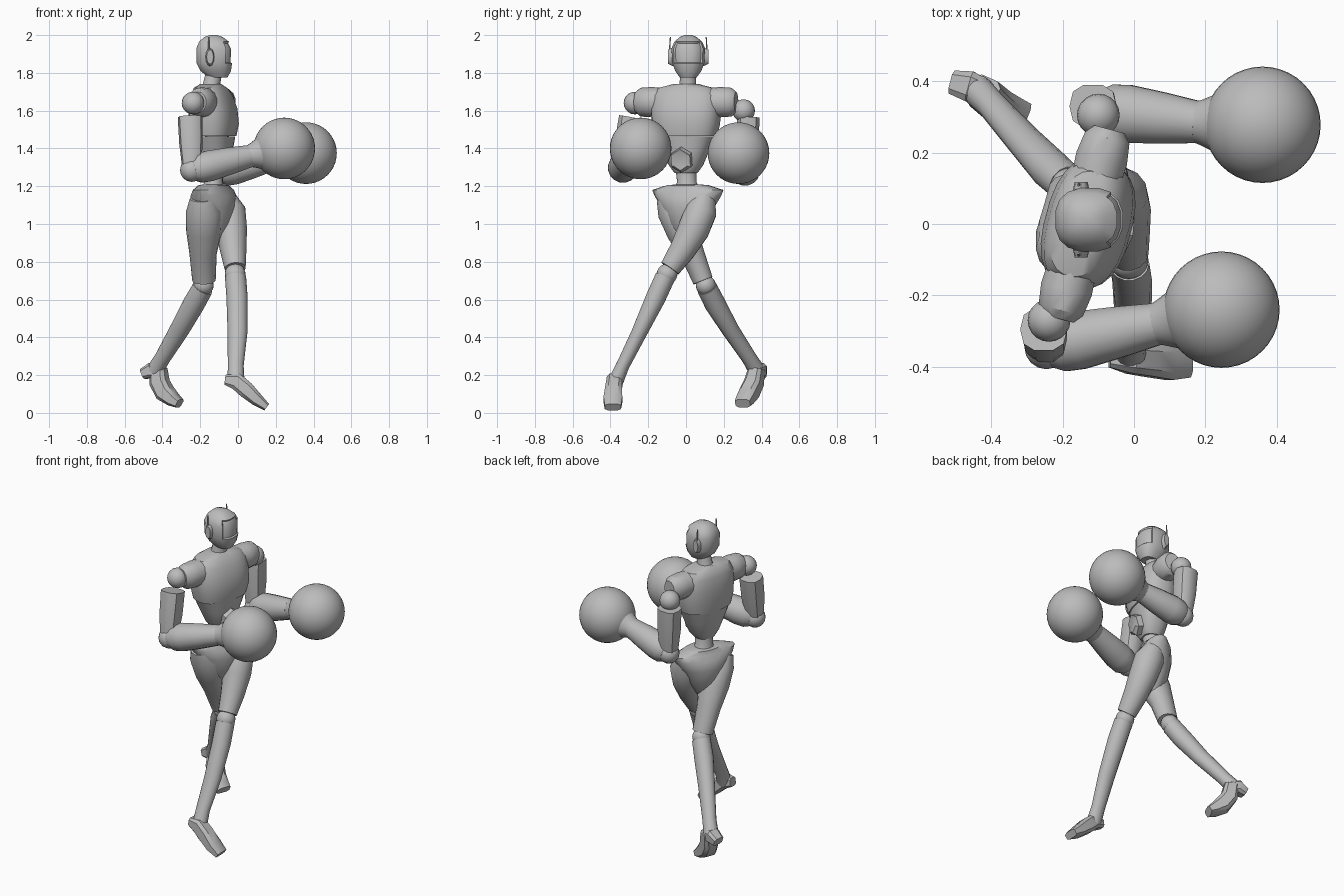
import bpy, bmesh, math
from mathutils import Vector, Matrix

if "Cube" in bpy.data.objects:
    bpy.data.objects.remove(bpy.data.objects["Cube"])

grey = bpy.data.materials.new("plain_grey")
grey.use_nodes = True
GREY = (0.5, 0.5, 0.5, 1)
grey.diffuse_color = GREY
for node in grey.node_tree.nodes:
    if node.type == "BSDF_PRINCIPLED":
        node.inputs["Base Color"].default_value = GREY


def finish(name, bm, angle=35):
    bmesh.ops.recalc_face_normals(bm, faces=bm.faces)
    mesh = bpy.data.meshes.new(name)
    bm.to_mesh(mesh)
    bm.free()
    mesh.materials.append(grey)
    ob = bpy.data.objects.new(name, mesh)
    bpy.context.collection.objects.link(ob)
    bpy.ops.object.select_all(action="DESELECT")
    ob.select_set(True)
    bpy.context.view_layer.objects.active = ob
    bpy.ops.object.shade_smooth_by_angle(angle=math.radians(angle))
    return ob


def loft(bm, rings, side, n=14, power=2.0, flat=False):
    """Skin rings (x, y, z, half width along side, half depth) along their path."""
    pts = [Vector(r[:3]) for r in rings]
    loops = []
    for i, ring in enumerate(rings):
        t = Vector((0, 0, 1)) if flat else (pts[min(i + 1, len(pts) - 1)] - pts[max(i - 1, 0)]).normalized()
        s = Vector(side)
        u = (s - t * s.dot(t)).normalized()
        v = t.cross(u)
        loop = []
        for k in range(n):
            a = 2 * math.pi * (k + 0.5) / n
            c, d = math.cos(a), math.sin(a)
            c = math.copysign(abs(c) ** (2 / power), c)
            d = math.copysign(abs(d) ** (2 / power), d)
            loop.append(bm.verts.new(pts[i] + u * c * ring[3] + v * d * ring[-1]))
        loops.append(loop)
    for a, b in zip(loops, loops[1:]):
        for k in range(n):
            bm.faces.new((a[k], a[(k + 1) % n], b[(k + 1) % n], b[k]))
    bm.faces.new(loops[0])
    bm.faces.new(loops[-1])


def part(name, rings, side=(0, 1, 0), **options):
    bm = bmesh.new()
    loft(bm, rings, side, **options)
    return finish(name, bm)


def ball(name, centre, r, segments=20):
    bm = bmesh.new()
    bmesh.ops.create_uvsphere(bm, u_segments=segments, v_segments=segments // 2, radius=r)
    bmesh.ops.translate(bm, verts=bm.verts, vec=centre)
    return finish(name, bm)


# Head with a recessed face visor
bm = bmesh.new()
loft(bm, [(-.105, .012, 1.775, .045, .05), (-.118, .012, 1.81, .07, .082),
          (-.125, .012, 1.85, .086, .095), (-.125, .012, 1.93, .09, .097),
          (-.127, .012, 1.965, .075, .08), (-.13, .012, 1.99, .045, .05),
          (-.13, .012, 2.0, .02, .02)], (0, 1, 0), n=16, power=2.5, flat=True)
bm.normal_update()
visor = [f for f in bm.faces if f.calc_center_median().x > -.075
         and 1.83 < f.calc_center_median().z < 1.955]
bmesh.ops.inset_region(bm, faces=visor, thickness=.006, depth=-.008)
finish("head", bm)
part("neck", [(-.145, .01, 1.69, .06), (-.14, .01, 1.74, .045), (-.125, .01, 1.81, .042)])

# Ear discs and antennae
for label, s in (("left", 1), ("right", -1)):
    y = .012 + s * .085
    bm = bmesh.new()
    bmesh.ops.create_cone(bm, cap_ends=True, segments=12, radius1=.024, radius2=.018, depth=.026,
                          matrix=Matrix.Translation((-.148, y + s * .008, 1.885))
                          @ Matrix.Diagonal((1, 1, 2.1, 1)) @ Matrix.Rotation(-s * math.pi / 2, 4, "X"))
    finish(label + "_ear", bm)
    part(label + "_antenna", [(-.155, y + s * .014, 1.9, .006), (-.155, y + s * .01, 1.99, .003)], n=6)

# Torso, turned toward the right side
LEFT = Vector((.26, .965, 0))
FRONT = Vector((.965, -.26, 0))
part("chest", [(-.13, .0, 1.465, .165, .112), (-.128, .0, 1.53, .182, .122), (-.132, .0, 1.61, .186, .118),
               (-.14, .0, 1.68, .18, .1), (-.145, .0, 1.72, .15, .078), (-.145, .0, 1.74, .07, .055)],
     LEFT, n=24, power=2.5, flat=True)
part("ribs", [(-.128, .0, 1.27, .06, .055), (-.125, .0, 1.31, .09, .078), (-.128, .0, 1.39, .125, .096),
              (-.13, .0, 1.462, .158, .107)], LEFT, n=24, power=2.4, flat=True)
part("waist", [(-.13, .005, 1.17, .08, .07), (-.13, .005, 1.22, .052, .05),
               (-.13, 0, 1.29, .055, .05)], LEFT, flat=True)
base = Vector((-.127, 0, 1.345)) + FRONT * .075
tip = base + FRONT * .035 - Vector((0, 0, .012))
part("belly_plate", [(*base, .062, .068), (*tip, .06, .066), (*(tip + FRONT * .006), .045, .05)], LEFT, n=6)

# Pelvis with hip flares
HIP = Vector((.42, .907, 0))
part("pelvis", [(-.13, .01, .90, .035, .04), (-.13, .01, 1.0, .105, .09), (-.13, .01, 1.09, .15, .108),
                (-.13, .01, 1.15, .19, .1), (-.13, .01, 1.18, .205, .075), (-.13, .01, 1.205, .12, .07),
                (-.13, .01, 1.21, .06, .05)], HIP, n=20, flat=True)

# Legs: the left one strides ahead, the right one trails, crossing at the thighs
part("left_thigh", [(-.07, .1, 1.14, .06, .06), (-.05, .08, 1.07, .085, .09), (-.035, .04, .97, .085, .083),
                    (-.025, -.02, .86, .07, .07), (-.015, -.085, .765, .056, .056)])
part("right_thigh", [(-.185, -.1, 1.14, .06, .07), (-.18, -.07, 1.07, .085, .095), (-.18, -.02, .96, .085, .094),
                     (-.185, .035, .84, .065, .072), (-.18, .09, .7, .055, .062)])
ball("left_knee", (-.015, -.1, .735), .055)
ball("right_knee", (-.182, .105, .675), .053)
part("left_shin", [(-.013, -.11, .72, .054, .056), (-.005, -.16, .61, .054, .056), (-.003, -.25, .42, .042, .052),
                   (-.012, -.335, .25, .036, .042), (-.01, -.375, .16, .042, .045)])
part("right_shin", [(-.187, .112, .66, .054, .056), (-.235, .155, .575, .056, .058), (-.31, .235, .44, .046, .052),
                    (-.4, .335, .29, .04, .042), (-.44, .375, .225, .044, .045)])
part("left_foot", [(-.068, -.375, .175, .028, .028), (-.01, -.378, .168, .043, .046), (.04, -.383, .125, .046, .046),
                   (.1, -.387, .07, .052, .036), (.152, -.387, .03, .045, .022)], n=8, power=3.5)
part("right_heel", [(-.505, .395, .205, .035, .028), (-.46, .385, .225, .045, .042),
                    (-.415, .37, .215, .035, .04)], (.4, .9, 0), n=8, power=3.5)
part("right_foot", [(-.42, .375, .235, .04, .042), (-.415, .36, .16, .048, .05), (-.385, .335, .105, .05, .05),
                    (-.34, .312, .068, .048, .036), (-.31, .3, .05, .044, .025)], (.4, .9, 0), n=8, power=3.5)

# Arms: shoulder cap, ball joint, sleeve, elbow, forearm, cuff and round glove
ARMS = {
    "left": (1, (-.1, .305, 1.6), (-.102, .318, 1.27), (.18, .285, 1.34), (.36, .278, 1.375)),
    "right": (-1, (-.238, -.27, 1.64), (-.245, -.345, 1.285), (.065, -.28, 1.36), (.245, -.24, 1.4)),
}
for label, (s, shoulder, elbow, wrist, fist) in ARMS.items():
    top, bend, cuff, hand = (Vector(v) for v in (shoulder, elbow, wrist, fist))
    root = Vector((-.14, 0, 1.645))
    cap = [(*(root + LEFT * s * d), w, h) for d, w, h in
           ((.11, .07, .075), (.19, .075, .08), (.25, .066, .076), (.275, .045, .055))]
    part(label + "_shoulder", cap, FRONT)
    ball(label + "_shoulder_joint", top, .06)
    outer = Vector((-.015, s * .025, 0))
    start = top.copy()
    start.z = 1.565
    sleeve = [(*(start + outer).lerp(bend, f), w, h) for f, w, h in
              ((0, .062, .066), (.5, .062, .062), (.88, .05, .052), (1.1, .045, .045))]
    part(label + "_upper_arm", sleeve, n=10, power=2.6)
    ball(label + "_elbow", bend, .062, 16)
    arm = [(*bend.lerp(cuff, f), r) for f, r in
           ((.02, .06), (.13, .079), (.3, .083), (.65, .073), (1, .06))]
    part(label + "_forearm", arm, n=16)
    aim = (hand - cuff).normalized()
    glove_cuff = [(*(cuff + aim * d), r) for d, r in ((-.015, .056), (.01, .064), (.05, .082), (.11, .125))]
    part(label + "_glove_cuff", glove_cuff, n=24)
    ball(label + "_glove", hand, .163, 40)
